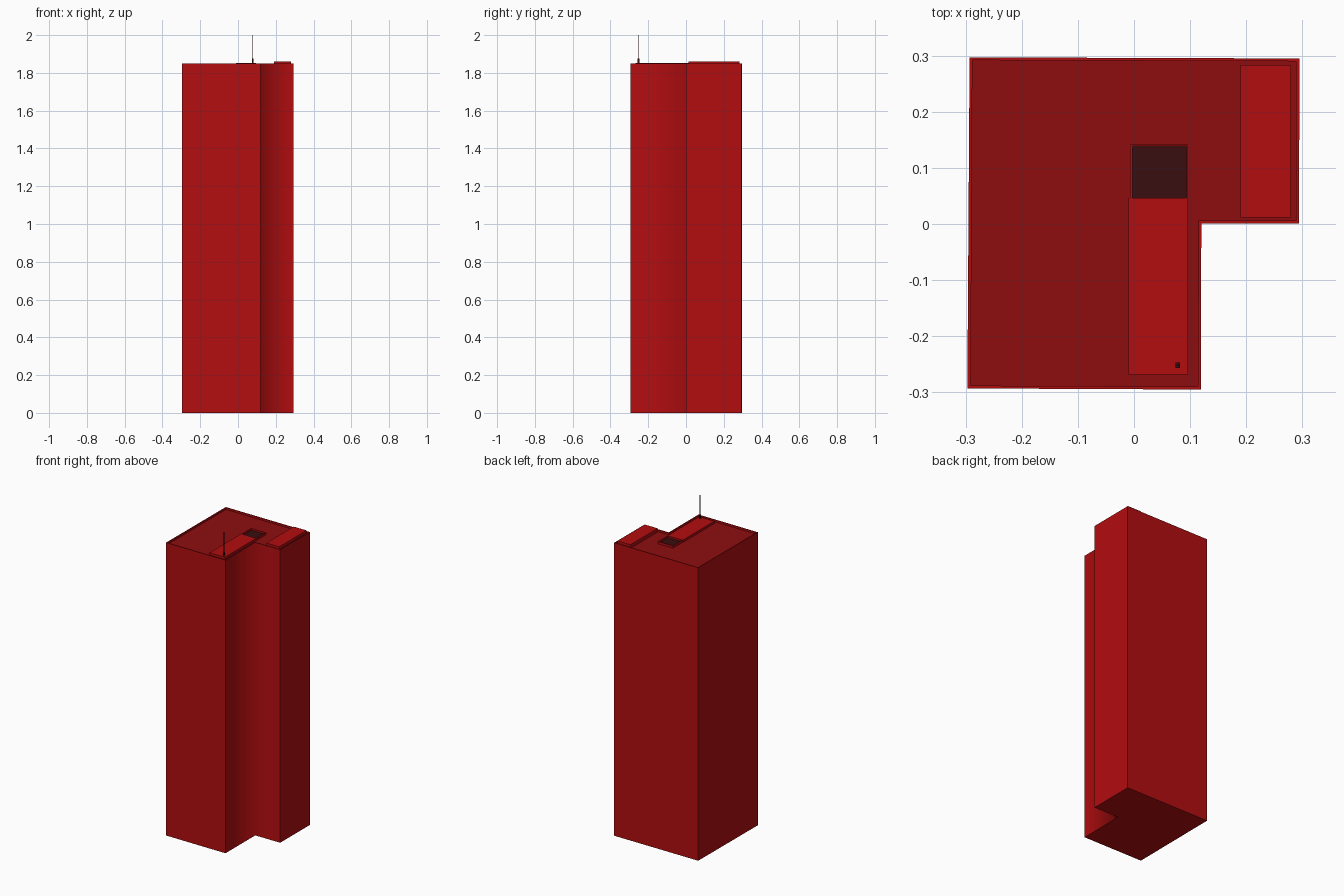
import bpy, bmesh
from mathutils import Vector

if "Cube" in bpy.data.objects:
    bpy.data.objects.remove(bpy.data.objects["Cube"])


def material(name, rgb):
    m = bpy.data.materials.new(name)
    m.diffuse_color = (*rgb, 1)
    m.use_nodes = True
    m.node_tree.nodes["Principled BSDF"].inputs["Base Color"].default_value = m.diffuse_color
    return m


RED = material("facade_red", (0.45, 0.004, 0.005))
ROOF = material("roof_red", (0.27, 0.004, 0.005))
DARK = material("dark_brown", (0.04, 0.004, 0.005))


def finish(name, bm, mats):
    bmesh.ops.recalc_face_normals(bm, faces=bm.faces)
    me = bpy.data.meshes.new(name)
    bm.to_mesh(me)
    bm.free()
    for m in mats:
        me.materials.append(m)
    ob = bpy.data.objects.new(name, me)
    bpy.context.collection.objects.link(ob)
    return ob


def box(name, x0, x1, y0, y1, z0, z1, mat):
    bm = bmesh.new()
    bmesh.ops.create_cube(bm, size=1)
    for v in bm.verts:
        v.co = Vector((x0 if v.co.x < 0 else x1,
                       y0 if v.co.y < 0 else y1,
                       z0 if v.co.z < 0 else z1))
    return finish(name, bm, [mat])


# L-shaped tower with a thin parapet and sunken roof
H, FLOOR = 1.85, 1.838
outer = [(-0.297, -0.293), (0.119, -0.295), (0.12, 0.001),
         (0.294, 0.001), (0.295, 0.295), (-0.293, 0.297)]
inner = [(-0.291, -0.288), (0.114, -0.29), (0.115, 0.006),
         (0.289, 0.006), (0.289, 0.29), (-0.288, 0.292)]
bm = bmesh.new()
rings = [[bm.verts.new((x, y, z)) for x, y in pts]
         for pts, z in ((outer, 0), (outer, H), (inner, H), (inner, FLOOR))]
bm.faces.new(rings[0])
for lo, hi in zip(rings, rings[1:]):
    for i in range(6):
        j = (i + 1) % 6
        bm.faces.new((lo[i], lo[j], hi[j], hi[i]))
bm.faces.new(rings[-1]).material_index = 1
# The re-entrant corner is the only softened edge
corner = bm.edges.get((rings[0][2], rings[1][2]))
for f in bm.faces:
    f.smooth = True
for e in bm.edges:
    e.smooth = e == corner
finish("tower", bm, [RED, ROOF])

# Raised housing on the roof with an open dark shaft at its back end
T = 1.853
box("roof_housing", -0.01, 0.096, -0.268, 0.046, FLOOR, T, RED)
box("shaft_wall_left", -0.007, -0.003, 0.046, 0.142, FLOOR, T, RED)
box("shaft_wall_right", 0.094, 0.096, 0.046, 0.142, FLOOR, T, RED)
box("shaft_wall_back", -0.003, 0.094, 0.139, 0.142, FLOOR, T, RED)
box("shaft_floor", -0.003, 0.094, 0.046, 0.139, FLOOR, FLOOR + 0.004, DARK)

# Roof block on the side wing
box("wing_roof_block", 0.19, 0.28, 0.012, 0.283, FLOOR, 1.861, RED)

# Antenna
box("antenna_base", 0.074, 0.082, -0.257, -0.247, T, 1.875, DARK)
box("antenna_mast", 0.0765, 0.0795, -0.2535, -0.2505, 1.875, 2.0, DARK)
